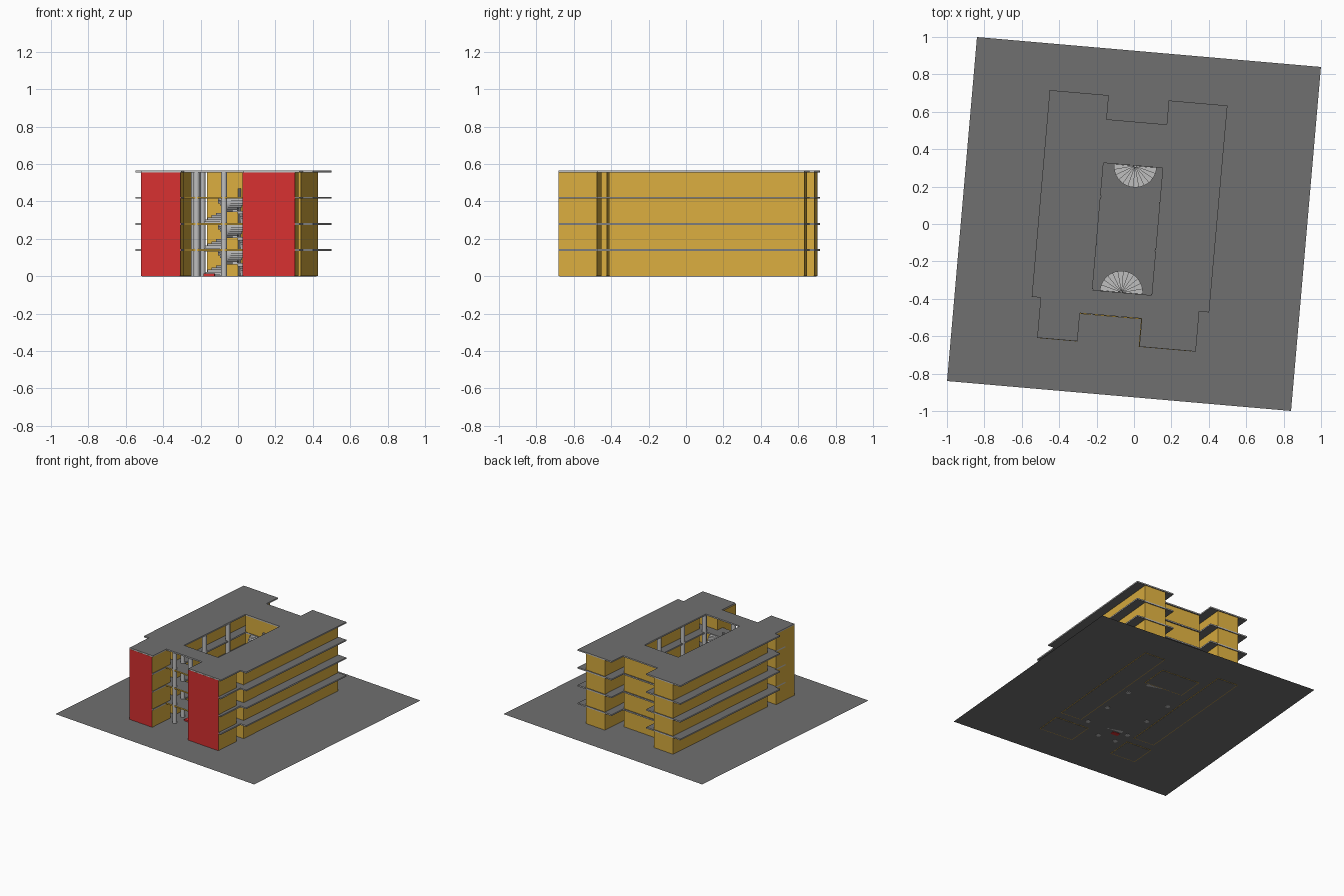
import bpy, bmesh, math

if "Cube" in bpy.data.objects:
    bpy.data.objects.remove(bpy.data.objects["Cube"])

ANGLE = math.radians(-4.97)      # whole site is turned slightly
FLOOR = 0.14                     # storey height
SLAB = 0.01


def material(name, rgb):
    m = bpy.data.materials.new(name)
    m.diffuse_color = (*rgb, 1)
    m.use_nodes = True
    m.node_tree.nodes["Principled BSDF"].inputs["Base Color"].default_value = m.diffuse_color
    return m


GREY = material("dark_grey", (0.16, 0.16, 0.16))
LIGHT = material("light_grey", (0.52, 0.52, 0.52))
YELLOW = material("ochre_yellow", (0.70, 0.42, 0.05))
RED = material("red", (0.68, 0.03, 0.03))


def add_mesh(name, mesh, mats):
    mesh.name = name
    mesh.materials.clear()
    for m in mats:
        mesh.materials.append(m)
    ob = bpy.data.objects.new(name, mesh)
    ob.rotation_euler.z = ANGLE
    bpy.context.collection.objects.link(ob)
    return ob


def from_bm(name, bm, mats):
    bmesh.ops.recalc_face_normals(bm, faces=bm.faces)
    me = bpy.data.meshes.new(name)
    bm.to_mesh(me)
    bm.free()
    return add_mesh(name, me, mats)


def prism(bm, pts, z0, z1):
    """Upright prism over a plan outline."""
    lo = [bm.verts.new((x, y, z0)) for x, y in pts]
    hi = [bm.verts.new((x, y, z1)) for x, y in pts]
    bm.faces.new(lo[::-1])
    bm.faces.new(hi)
    n = len(pts)
    for i in range(n):
        j = (i + 1) % n
        bm.faces.new((lo[i], lo[j], hi[j], hi[i]))


def rect(x0, x1, y0, y1):
    return [(x0, y0), (x1, y0), (x1, y1), (x0, y1)]


def box(name, x0, x1, y0, y1, z0, z1, mats):
    bm = bmesh.new()
    prism(bm, rect(x0, x1, y0, y1), z0, z1)
    return from_bm(name, bm, mats)


# Ground sheet
bm = bmesh.new()
bm.faces.new([bm.verts.new((x, y, 0.002)) for x, y in rect(-0.923, 0.923, -0.923, 0.923)])
from_bm("ground_sheet", bm, [GREY])

# Room blocks: closed ochre volumes, front wings get a red front wall
blocks = {
    "right_wing": (0.195, 0.37, -0.38, 0.667),
    "left_wing": (-0.438, -0.263, -0.38, 0.667),
    "rear_rooms": (-0.194, 0.127, 0.315, 0.535),
    "front_right_block": (0.082, 0.363, -0.652, -0.447),
    "front_left_block": (-0.463, -0.252, -0.652, -0.447),
}
for name, (x0, x1, y0, y1) in blocks.items():
    ob = box(name, x0, x1, y0, y1, 0.001, 4 * FLOOR - SLAB / 2, [YELLOW, RED])
    if name.startswith("front"):
        for p in ob.data.polygons:
            if p.normal.y < -0.9:
                p.material_index = 1
    t = 0.005
    box(name + "_floor", x0 + t, x1 - t, y0 + t, y1 - t, 0, 0.0015, [GREY])

# Floor slabs with a courtyard opening
outline = [(-0.511, 0.674), (-0.194, 0.674), (-0.194, 0.545), (0.128, 0.545),
           (0.128, 0.674), (0.443, 0.674), (0.441, -0.436), (0.388, -0.436),
           (0.388, -0.651), (0.085, -0.651), (0.085, -0.5), (-0.247, -0.5),
           (-0.247, -0.651), (-0.463, -0.651), (-0.463, -0.435), (-0.511, -0.435)]
court = rect(-0.191, 0.127, -0.371, 0.311)


def slab(name, z):
    cu = bpy.data.curves.new(name, 'CURVE')
    cu.dimensions = '2D'
    cu.fill_mode = 'BOTH'
    cu.extrude = SLAB / 2
    for pts in (outline, court):
        sp = cu.splines.new('POLY')
        sp.points.add(len(pts) - 1)
        for p, (x, y) in zip(sp.points, pts):
            p.co = (x, y, 0, 1)
        sp.use_cyclic_u = True
    tmp = bpy.data.objects.new(name + "_profile", cu)
    bpy.context.collection.objects.link(tmp)
    bpy.context.view_layer.update()
    dg = bpy.context.evaluated_depsgraph_get()
    me = bpy.data.meshes.new_from_object(tmp.evaluated_get(dg))
    bpy.data.objects.remove(tmp)
    bm = bmesh.new()
    bm.from_mesh(me)
    bmesh.ops.remove_doubles(bm, verts=bm.verts, dist=1e-5)
    ob = from_bm(name, bm, [GREY, LIGHT])
    for p in ob.data.polygons:
        p.material_index = 0 if abs(p.normal.z) > 0.5 else 1
        p.use_smooth = False
    ob.location.z = z


for k in range(1, 5):
    slab("roof_slab" if k == 4 else f"floor_slab_{k}", k * FLOOR)
    if k < 4:
        # Ochre edging over the entrance recess
        box(f"entrance_edging_{k}", -0.247, 0.085, -0.504, -0.5,
            k * FLOOR - 0.005, k * FLOOR + 0.005, [YELLOW])

# Round columns around the courtyard and along the entrance
spots = [(x, y) for x in (-0.203, 0.139) for y in (-0.37, -0.13, 0.13)]
spots += [(-0.18, -0.488), (-0.033, -0.488)]
for i, (cx, cy) in enumerate(spots):
    bm = bmesh.new()
    r = 0.017
    prism(bm, [(cx + r * math.cos(a * math.tau / 16), cy + r * math.sin(a * math.tau / 16))
               for a in range(16)], 0, 4 * FLOOR - SLAB / 2)
    ob = from_bm(f"column_{i + 1}", bm, [LIGHT])
    for p in ob.data.polygons:
        p.use_smooth = abs(p.normal.z) < 0.5


# Half-turn fan stairs at both ends of the courtyard
def stair(name, cx, cy, start, radius=0.115, steps=12):
    bm = bmesh.new()
    for level in range(3):
        for s in range(steps):
            a0 = start - math.pi * s / steps
            a1 = start - math.pi * (s + 1) / steps
            top = FLOOR * (level + (s + 1) / steps)
            arc = [(cx + radius * math.cos(a), cy + radius * math.sin(a))
                   for a in (a0, (a0 + a1) / 2, a1)]
            prism(bm, [(cx, cy)] + arc[:], max(0.002, top - 0.018), top)
    # central post
    prism(bm, [(cx + 0.008 * math.cos(a * math.tau / 10), cy + 0.008 * math.sin(a * math.tau / 10))
               for a in range(10)], 0.002, 3 * FLOOR + 0.05)
    from_bm(name, bm, [LIGHT])


stair("front_stair", -0.036, -0.370, math.pi)
stair("rear_stair", -0.020, 0.310, 0)

# Red first step at the foot of the front stair
box("entry_step", -0.148, -0.09, -0.42, -0.385, 0, 0.014, [RED])
